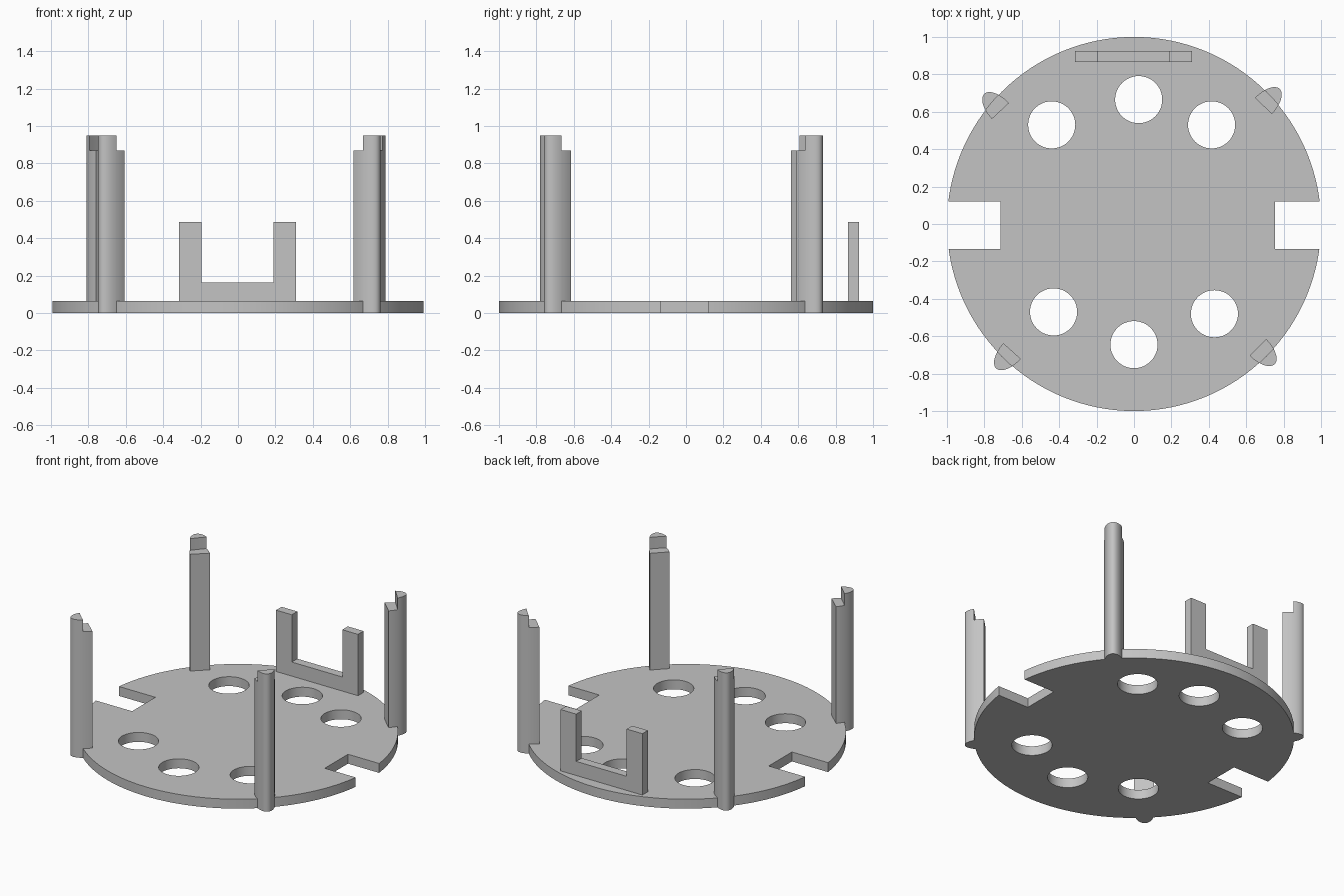
import bpy
import bmesh
from math import cos, sin, pi, radians
from mathutils import Vector, Matrix

cube = bpy.data.objects.get("Cube")
if cube:
    bpy.data.objects.remove(cube, do_unlink=True)

PLATE_H, STEP_H, POST_H = 0.065, 0.87, 0.95

grey = bpy.data.materials.new("light_grey")
grey.use_nodes = True
grey.diffuse_color = (0.55, 0.55, 0.55, 1)
grey.node_tree.nodes["Principled BSDF"].inputs["Base Color"].default_value = grey.diffuse_color


def prism(name, outline, low, high, turn=None):
    """Extrude a flat outline from low to high along z, then turn it."""
    bm = bmesh.new()
    face = bm.faces.new([bm.verts.new((x, y, low)) for x, y in outline])
    grown = bmesh.ops.extrude_face_region(bm, geom=[face])["geom"]
    top = [v for v in grown if isinstance(v, bmesh.types.BMVert)]
    bmesh.ops.translate(bm, verts=top, vec=(0, 0, high - low))
    if turn:
        bm.transform(turn)
    bmesh.ops.recalc_face_normals(bm, faces=bm.faces)
    mesh = bpy.data.meshes.new(name)
    bm.to_mesh(mesh)
    bm.free()
    mesh.materials.append(grey)
    obj = bpy.data.objects.new(name, mesh)
    bpy.context.collection.objects.link(obj)
    return obj


def circle(x, y, r, n):
    return [(x + r * cos(2 * pi * i / n), y + r * sin(2 * pi * i / n)) for i in range(n)]


def box(x0, x1, y0, y1):
    return [(x0, y0), (x1, y0), (x1, y1), (x0, y1)]


def select(obj):
    bpy.ops.object.select_all(action='DESELECT')
    obj.select_set(True)
    bpy.context.view_layer.objects.active = obj


def cut(obj, cutter):
    """Subtract the cutter and throw it away."""
    cutter.hide_render = True
    select(obj)
    mod = obj.modifiers.new("cut", 'BOOLEAN')
    mod.operation = 'DIFFERENCE'
    mod.solver = 'EXACT'
    mod.object = cutter
    bpy.ops.object.modifier_apply(modifier=mod.name)
    bpy.data.objects.remove(cutter, do_unlink=True)


def smooth(obj):
    select(obj)
    bpy.ops.object.shade_smooth_by_angle(angle=radians(30))


# Round base plate with two side notches and six holes
plate = prism("base_plate", circle(0, 0, 1, 128), 0, PLATE_H)
for x0, x1 in ((-1.2, -0.715), (0.755, 1.2)):
    cut(plate, prism("notch_cutter", box(x0, x1, -0.133, 0.12), -0.1, 0.2))
for x, y in ((-0.44, 0.53), (0.025, 0.665), (0.415, 0.53),
             (-0.43, -0.47), (0, -0.645), (0.43, -0.48)):
    cut(plate, prism("hole_cutter", circle(x, y, 0.126, 48), -0.1, 0.2))
smooth(plate)

# Upright U-shaped bracket near the back rim
u_shape = [(-0.315, PLATE_H), (0.31, PLATE_H), (0.31, 0.488), (0.19, 0.488),
           (0.19, 0.162), (-0.195, 0.162), (-0.195, 0.488), (-0.315, 0.488)]
prism("back_bracket", u_shape, -0.925, -0.865, Matrix.Rotation(pi / 2, 4, 'X'))

# Four posts: flat inside, rounded outside, stepped along the plate rim
posts = {"back_left_post": (0.692, 0.631, 46.5), "back_right_post": (-0.714, 0.604, 133),
         "front_right_post": (-0.652, -0.679, 228), "front_left_post": (0.663, -0.66, 315)}
for name, (x, y, angle) in posts.items():
    out = Vector((cos(radians(angle)), sin(radians(angle))))
    side = Vector((-out.y, out.x))
    arc = [pi * i / 24 for i in range(25)]
    dome = [Vector((x, y)) + out * 0.126 * sin(a) + side * 0.0625 * cos(a) for a in arc]
    post = prism(name, dome, 0, POST_H)
    cut(post, prism("step_cutter", circle(0, 0, 1, 128), STEP_H, 1.2))
    cut(post, prism("foot_cutter", circle(0, 0, 1, 128), -0.1, PLATE_H))
    smooth(post)
